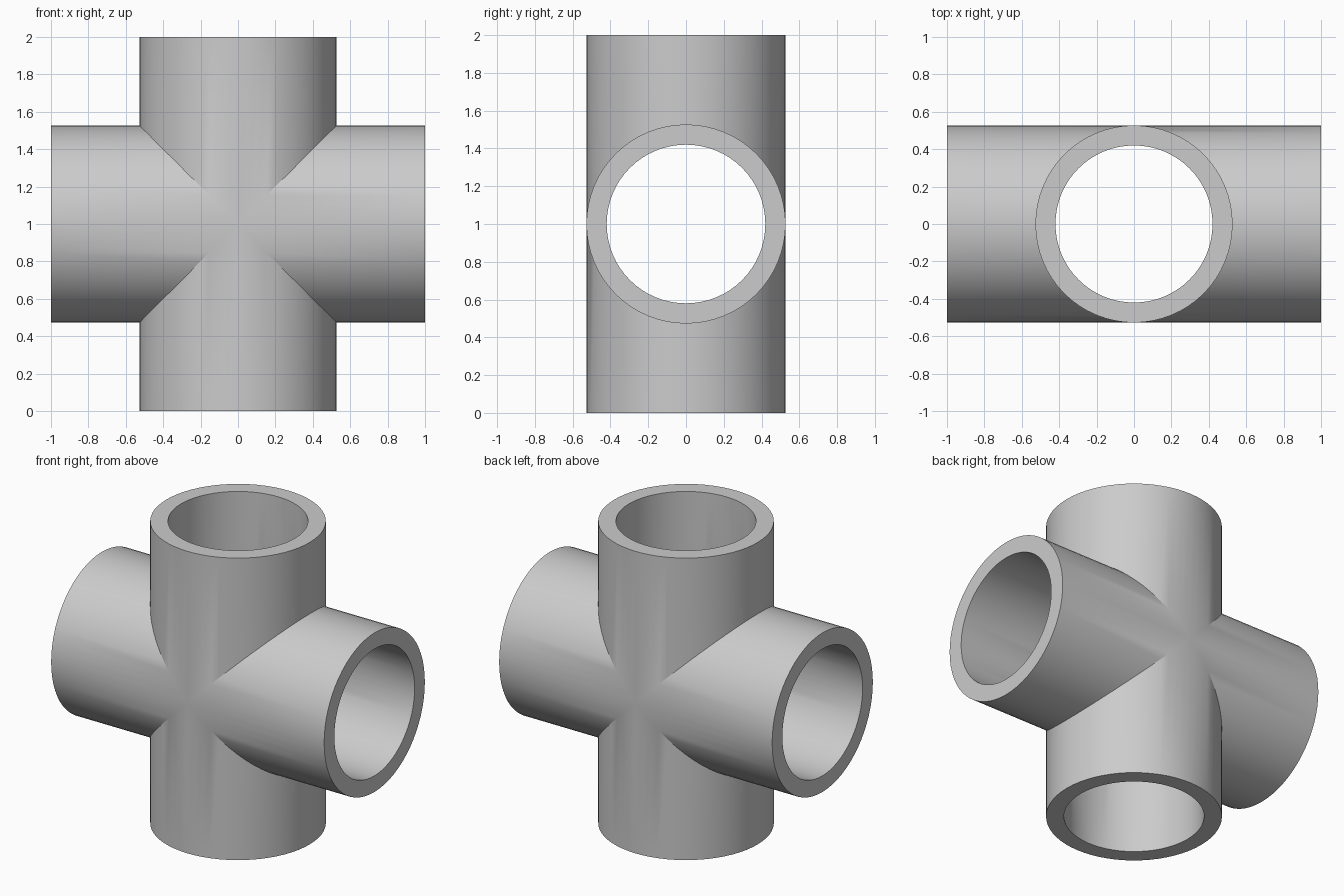
import bpy, bmesh
from math import cos, sin, pi
from mathutils import Matrix, Vector

if "Cube" in bpy.data.objects:
    bpy.data.objects.remove(bpy.data.objects["Cube"])

OUTER, INNER, REACH, SEGS = 0.527, 0.42, 1.0, 64
CENTRE = Vector((0, 0, 1))

bm = bmesh.new()


def add_arm(turn):
    """One tube arm, mitred at 45 degrees where it meets its neighbours."""
    rot = Matrix.Rotation(turn, 3, 'Y')

    def ring(radius, mitred):
        verts = []
        for i in range(SEGS):
            a = 2 * pi * i / SEGS
            x, y = radius * cos(a), radius * sin(a)
            z = abs(x) if mitred else REACH
            verts.append(bm.verts.new(CENTRE + rot @ Vector((x, y, z))))
        return verts

    # outer wall, flat end rim, inner bore
    loops = [ring(OUTER, True), ring(OUTER, False),
             ring(INNER, False), ring(INNER, True)]
    for lo, hi in zip(loops, loops[1:]):
        for i in range(SEGS):
            j = (i + 1) % SEGS
            bm.faces.new((lo[i], lo[j], hi[j], hi[i]))


# four arms around the y axis, welded along the mitres
for k in range(4):
    add_arm(k * pi / 2)
bmesh.ops.remove_doubles(bm, verts=bm.verts, dist=1e-4)
bmesh.ops.recalc_face_normals(bm, faces=bm.faces)

mesh = bpy.data.meshes.new("cross_pipe_fitting")
bm.to_mesh(mesh)
bm.free()
fitting = bpy.data.objects.new("cross_pipe_fitting", mesh)
bpy.context.collection.objects.link(fitting)

# smooth walls with crisp rims and seams
bpy.context.view_layer.objects.active = fitting
fitting.select_set(True)
bpy.ops.object.shade_smooth_by_angle(angle=pi / 9)
